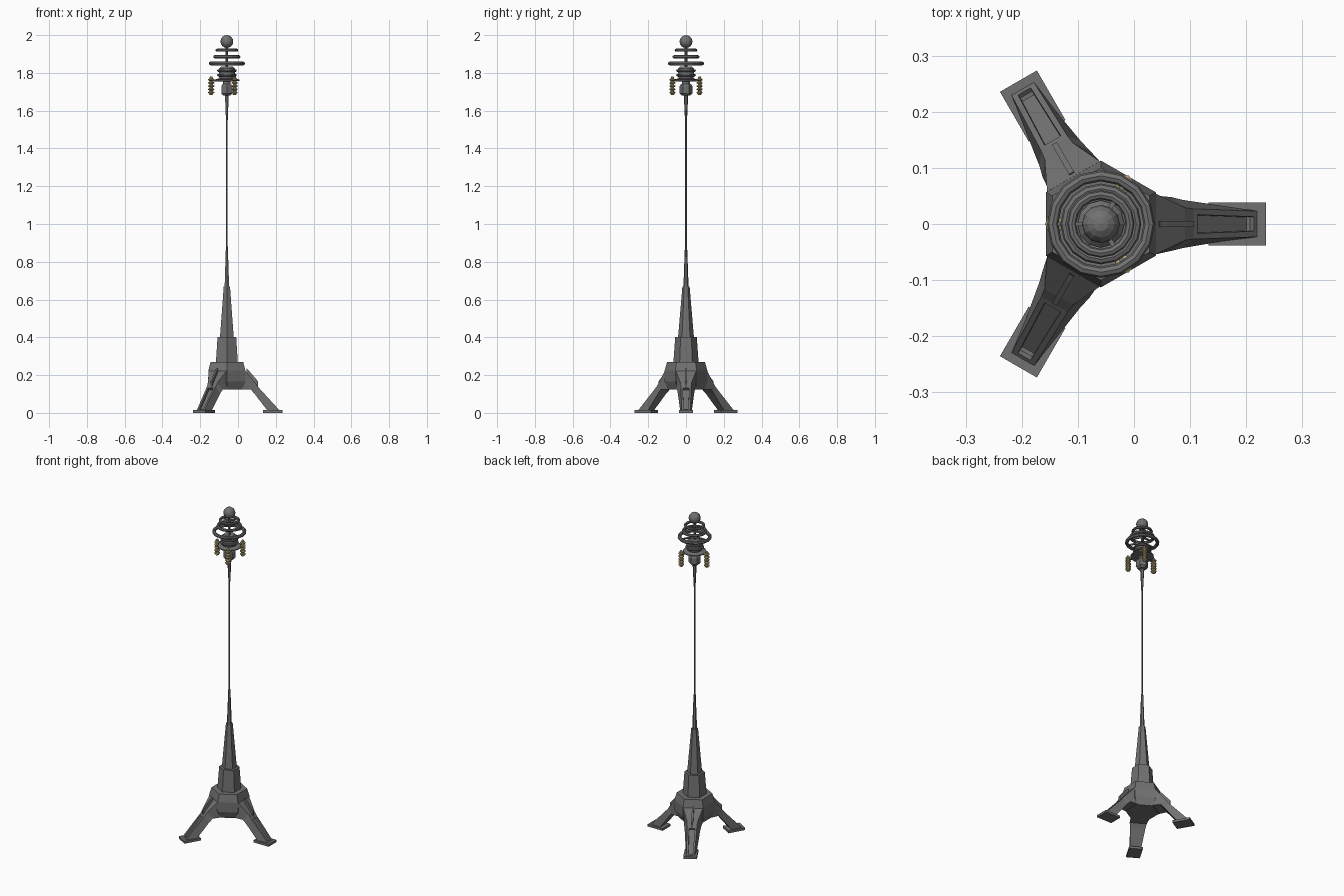
import bpy, bmesh
from math import sin, cos, pi, radians
from mathutils import Matrix

if "Cube" in bpy.data.objects:
    bpy.data.objects.remove(bpy.data.objects["Cube"])

CX = -0.059  # mast axis


def material(name, col):
    m = bpy.data.materials.new(name)
    m.diffuse_color = col
    m.use_nodes = True
    m.node_tree.nodes["Principled BSDF"].inputs["Base Color"].default_value = m.diffuse_color
    return m


steel = material("dark_steel", (0.165, 0.165, 0.165, 1))
brass = material("brass", (0.42, 0.34, 0.16, 1))


def finish(name, bm, mat=None, angle=0, offset=(0, 0, 0)):
    """Rotate about the mast axis, move into place and link."""
    bmesh.ops.recalc_face_normals(bm, faces=bm.faces)
    M = Matrix.Translation((CX, 0, 0)) @ Matrix.Rotation(radians(angle), 4, 'Z') @ Matrix.Translation(offset)
    bm.transform(M)
    me = bpy.data.meshes.new(name)
    bm.to_mesh(me)
    bm.free()
    ob = bpy.data.objects.new(name, me)
    bpy.context.collection.objects.link(ob)
    me.materials.append(mat or steel)
    return ob


def loft(loops):
    """Closed solid through equal-sized point loops."""
    bm = bmesh.new()
    vs = [[bm.verts.new(p) for p in l] for l in loops]
    n = len(vs[0])
    faces = []
    for a, b in zip(vs, vs[1:]):
        faces.append([bm.faces.new((a[i], a[(i + 1) % n], b[(i + 1) % n], b[i])) for i in range(n)])
    bm.faces.new(vs[0])
    bm.faces.new(vs[-1])
    return bm, faces


def lathe(name, profile, n, phase=0.0, **kw):
    loops = [[(r * cos(2 * pi * i / n + phase), r * sin(2 * pi * i / n + phase), z) for i in range(n)]
             for r, z in profile]
    return finish(name, loft(loops)[0], **kw)


def torus(name, R, r, z, n=16, m=8):
    bm = bmesh.new()
    g = [[bm.verts.new(((R + r * cos(2 * pi * j / m)) * cos(2 * pi * i / n),
                        (R + r * cos(2 * pi * j / m)) * sin(2 * pi * i / n),
                        z + r * sin(2 * pi * j / m))) for j in range(m)] for i in range(n)]
    for i in range(n):
        for j in range(m):
            k, l = (i + 1) % n, (j + 1) % m
            bm.faces.new((g[i][j], g[k][j], g[k][l], g[i][l]))
    return finish(name, bm)


def box(name, x0, x1, w, z0, z1, angle):
    bm, _ = loft([[(x, -w, z0), (x, w, z0), (x, w, z1), (x, -w, z1)] for x in (x0, x1)])
    return finish(name, bm, angle=angle)


# Hexagonal hub and stepped tapering mast
P = pi / 6
lathe("hub", [(0.094, 0.123), (0.113, 0.165), (0.113, 0.225), (0.1, 0.27)], 6, P)
lathe("mast_base", [(0.067, 0.265), (0.057, 0.402)], 6, P)
lathe("mast_lower", [(0.042, 0.40), (0.019, 0.67)], 6, P)
lathe("mast_middle", [(0.014, 0.66), (0.006, 0.88)], 6, P)
lathe("mast_rod", [(0.0045, 0.87), (0.0045, 1.55)], 6, P)
lathe("mast_neck", [(0.005, 1.54), (0.012, 1.69)], 6, P)

# Three legs: each section is (bottom r, z, half width), (top r, z, half width)
sections = [((0.08, 0.125, 0.052), (0.098, 0.222, 0.054)),
            ((0.125, 0.125, 0.048), (0.150, 0.160, 0.029)),
            ((0.145, 0.103, 0.043), (0.165, 0.138, 0.027)),
            ((0.215, 0.012, 0.031), (0.280, 0.012, 0.023))]
for k in range(3):
    a = 120 * k
    loops = [[(b[0], -b[2], b[1]), (b[0], b[2], b[1]), (t[0], t[2], t[1]), (t[0], -t[2], t[1])]
             for b, t in sections]
    bm, faces = loft(loops)
    # Sunken slot in the shin
    bmesh.ops.recalc_face_normals(bm, faces=bm.faces)
    shin = faces[2][2]
    shin.normal_update()
    bmesh.ops.inset_region(bm, faces=[shin], thickness=0.0145)
    bmesh.ops.inset_region(bm, faces=[shin], thickness=0.001, depth=-0.014)
    finish(f"leg_{k + 1}", bm, angle=a)
    # Thin fin over the knee
    prof = [(0.10, 0.17), (0.105, 0.235), (0.118, 0.222), (0.166, 0.166), (0.166, 0.135)]
    bm, _ = loft([[(x, y, z) for x, z in prof] for y in (-0.005, 0.005)])
    finish(f"knee_fin_{k + 1}", bm, angle=a)
    box(f"foot_{k + 1}", 0.192, 0.294, 0.038, 0, 0.014, a)

# Head: hexagonal block, bracket plate and drum
lathe("head_block", [(0.022, 1.68), (0.034, 1.692), (0.034, 1.73), (0.025, 1.742)], 6, P)
lathe("head_neck", [(0.02, 1.74), (0.02, 1.77)], 12)
lathe("bracket_plate", [(0.045, 1.755), (0.066, 1.758), (0.066, 1.764), (0.045, 1.77)], 12)
lathe("drum", [(0.038, 1.768), (0.042, 1.78), (0.042, 1.822), (0.03, 1.834)], 12)
for i, z in enumerate((1.788, 1.812)):
    torus(f"drum_ring_{i + 1}", 0.045, 0.007, z)
lathe("head_rod", [(0.007, 1.83), (0.007, 1.95)], 8)

# Three hanging ribbed insulators on arms
rib = [(0.006, 1.683), (0.011, 1.686)]
for i in range(5):
    z = 1.69 + i * 0.017
    rib += [(0.010, z), (0.0165, z + 0.004), (0.0165, z + 0.008), (0.010, z + 0.012)]
rib += [(0.008, 1.778), (0.005, 1.782)]
for k in range(3):
    a = 60 + 120 * k
    box(f"arm_{k + 1}", 0.02, 0.088, 0.007, 1.755, 1.763, a)
    lathe(f"insulator_{k + 1}", rib, 8, mat=brass, angle=a, offset=(0.083, 0, 0))

# Stacked rings with spokes, topped by a ball
for i, (R, r, z) in enumerate(((0.086, 0.010, 1.85), (0.063, 0.009, 1.885), (0.052, 0.008, 1.92))):
    torus(f"ring_{i + 1}", R, r, z)
    for k in range(3):
        box(f"ring_{i + 1}_spoke_{k + 1}", 0.004, R, 0.004, z - 0.004, z + 0.004, 60 + 120 * k)
bm = bmesh.new()
bmesh.ops.create_uvsphere(bm, u_segments=12, v_segments=8, radius=0.034)
finish("top_ball", bm, offset=(0, 0, 1.966))
